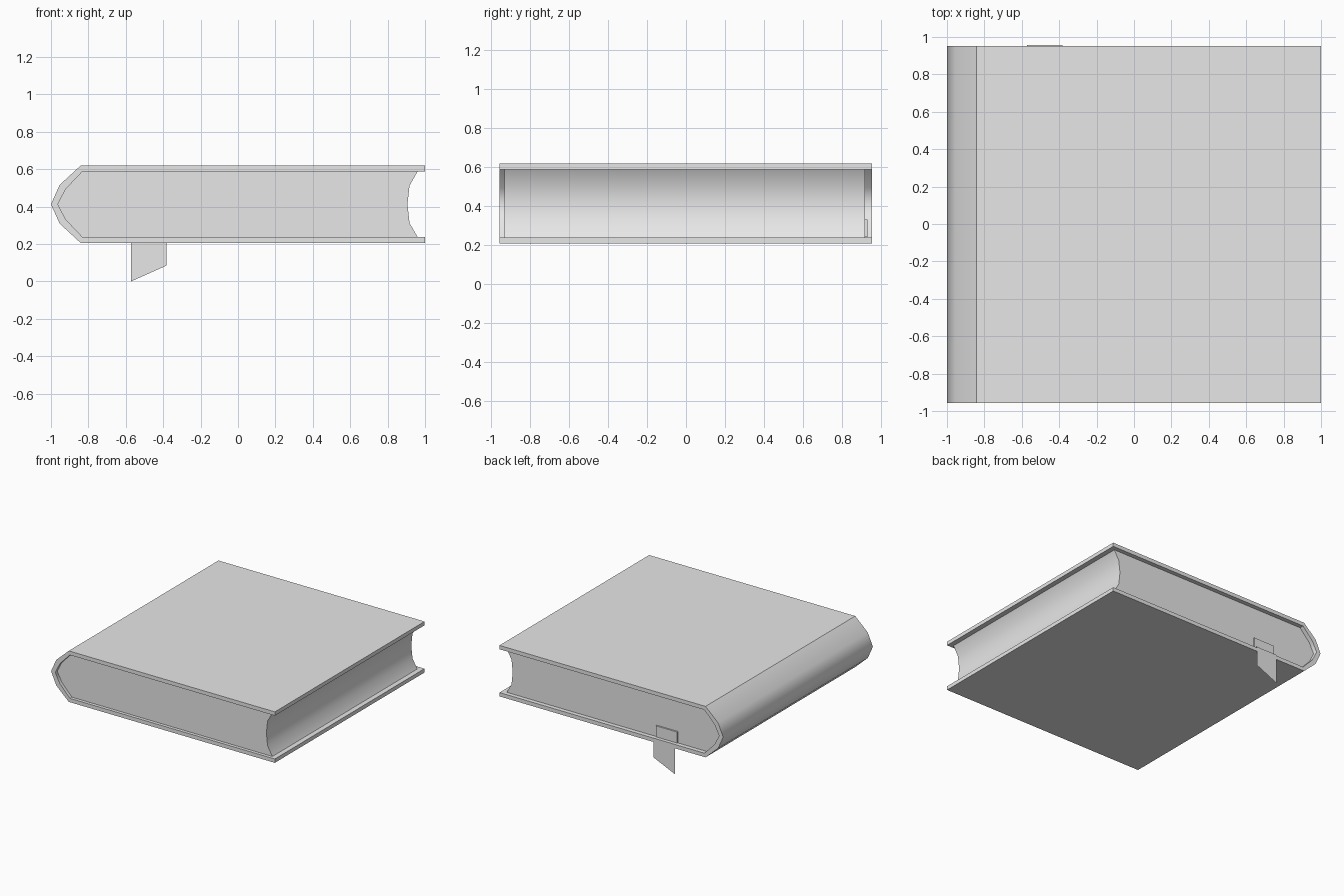
import bpy
import bmesh

cube = bpy.data.objects.get("Cube")
if cube:
    bpy.data.objects.remove(cube, do_unlink=True)

# Single flat colour
grey = bpy.data.materials.new("plain grey")
grey.use_nodes = True
COLOUR = (0.8, 0.8, 0.8, 1)
grey.diffuse_color = COLOUR
grey.node_tree.nodes["Principled BSDF"].inputs["Base Color"].default_value = COLOUR

MID = 0.4125  # height of the book's middle plane


def finish(bm, name):
    mesh = bpy.data.meshes.new(name)
    bm.to_mesh(mesh)
    bm.free()
    mesh.materials.append(grey)
    obj = bpy.data.objects.new(name, mesh)
    bpy.context.collection.objects.link(obj)
    return obj


def mirrored(half):
    """Mirror (x, height above middle) points, keeping the centre point single."""
    upper = [(x, MID + h) for x, h in half]
    lower = [(x, MID - h) for x, h in reversed(half) if h > 0]
    return upper + lower


def extrude_profile(name, profile, y0, y1):
    """Extrude an x-z outline along y; only the curved walls are smooth."""
    bm = bmesh.new()
    cap = bm.faces.new([bm.verts.new((x, y0, z)) for x, z in profile])
    out = bmesh.ops.extrude_face_region(bm, geom=[cap], use_keep_orig=True)
    moved = [v for v in out["geom"] if isinstance(v, bmesh.types.BMVert)]
    bmesh.ops.translate(bm, verts=moved, vec=(0, y1 - y0, 0))
    bmesh.ops.recalc_face_normals(bm, faces=bm.faces)
    bm.normal_update()
    for f in bm.faces:
        f.smooth = abs(f.normal.x) > 0.05 and abs(f.normal.z) > 0.05
    return finish(bm, name)


# Cover: boards and rounded spine in one wrap-around profile
outer = mirrored([(1, 0.206), (-0.842, 0.206), (-0.954, 0.103), (-1, 0)])
inner_spine = [(-0.832, 0.175), (-0.922, 0.08), (-0.963, 0)]
inner = mirrored([(1, 0.175)] + inner_spine)
extrude_profile("cover", outer + inner[::-1], -0.958, 0.953)

# Page block: fills the cover, with a hollow fore edge
fore_edge = mirrored([(0.96, 0.175), (0.917, 0.1), (0.906, 0)])
extrude_profile("pages", mirrored(inner_spine) + fore_edge[::-1], -0.932, 0.918)

# Bookmark: a thick end at the pages, then a strip over the cover edge
LEFT, RIGHT = -0.572, -0.381
TOP = 0.241
extrude_profile("bookmark_end",
                [(LEFT, TOP), (RIGHT, TOP), (RIGHT, 0.33), (LEFT, 0.33)], 0.915, 0.93)

bm = bmesh.new()
rows = [(0.93, TOP, TOP), (0.958, TOP, TOP), (0.958, 0, 0.085)]
rails = [(bm.verts.new((LEFT, y, a)), bm.verts.new((RIGHT, y, b))) for y, a, b in rows]
for (a, b), (c, d) in zip(rails, rails[1:]):
    bm.faces.new((a, b, d, c))
bmesh.ops.recalc_face_normals(bm, faces=bm.faces)
for f in bm.faces:
    f.normal_update()
    if f.normal.y + f.normal.z < 0:
        f.normal_flip()
finish(bm, "bookmark_tail")
